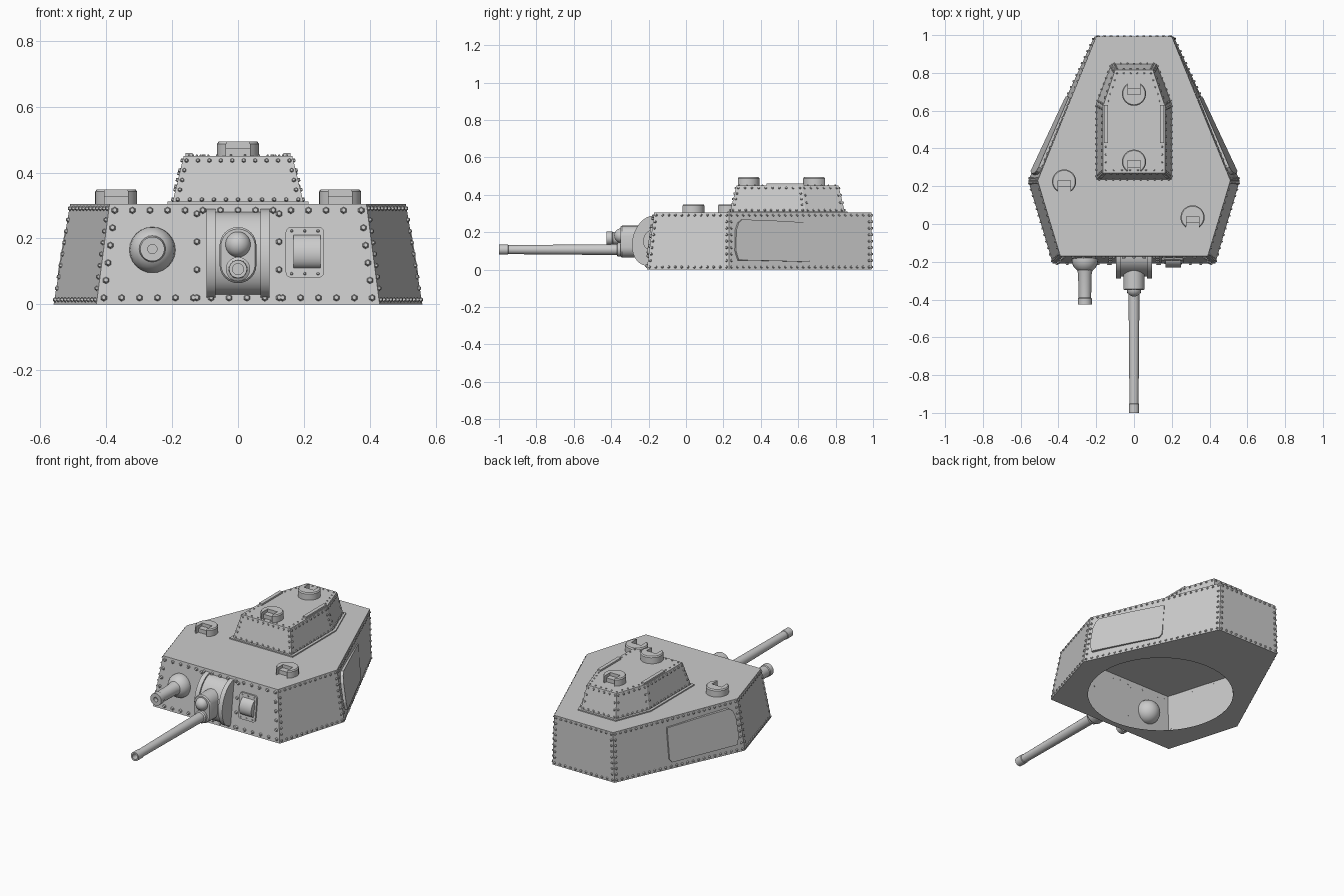
import bpy, bmesh, math
from mathutils import Vector, Matrix

if "Cube" in bpy.data.objects:
    bpy.data.objects.remove(bpy.data.objects["Cube"])

V = Vector


def finish(bm, name, angle=None):
    bmesh.ops.recalc_face_normals(bm, faces=bm.faces[:])
    me = bpy.data.meshes.new(name)
    bm.to_mesh(me)
    bm.free()
    if angle:
        me.shade_smooth()
        me.set_sharp_from_angle(angle=math.radians(angle))
    ob = bpy.data.objects.new(name, me)
    bpy.context.collection.objects.link(ob)
    return ob


def loft_bm(bm, loops, cap_start=True, cap_end=True):
    rings = [[bm.verts.new(p) for p in lp] for lp in loops]
    n = len(rings[0])
    for r, s in zip(rings, rings[1:]):
        for i in range(n):
            j = (i + 1) % n
            bm.faces.new((r[i], r[j], s[j], s[i]))
    if cap_start:
        bm.faces.new(rings[0][::-1])
    if cap_end:
        bm.faces.new(rings[-1])
    return rings


def loft(name, loops, cap_start=True, cap_end=True, angle=None):
    bm = bmesh.new()
    loft_bm(bm, loops, cap_start, cap_end)
    return finish(bm, name, angle)


def lathe(name, x, z, profile, segs=20):
    """Turned part along y; profile is a list of (y, radius)."""
    ring = [(math.cos(2 * math.pi * i / segs), math.sin(2 * math.pi * i / segs)) for i in range(segs)]
    return loft(name, [[(x + c * r, y, z + s * r) for c, s in ring] for y, r in profile], angle=35)


def ball(name, pos, r):
    bm = bmesh.new()
    bmesh.ops.create_uvsphere(bm, u_segments=20, v_segments=12, radius=r, matrix=Matrix.Translation(pos))
    return finish(bm, name, 40)


def mirrored(half):
    """Half outline (front to back, x > 0) to a full counter-clockwise outline."""
    return [V(p) for p in half] + [V((-p[0], p[1], p[2])) for p in half[::-1]]


# --- rivets -------------------------------------------------------------
rivets = bmesh.new()


def rivet_row(p, q, normal, r, step):
    n = max(1, round((q - p).length / step))
    rot = normal.to_track_quat('Z', 'Y').to_matrix().to_4x4()
    for i in range(n + 1):
        pos = p.lerp(q, i / n) + normal * r * 0.4
        bmesh.ops.create_cone(rivets, cap_ends=True, segments=6, radius1=r, radius2=r * 0.6,
                              depth=r, matrix=Matrix.Translation(pos) @ rot)


def rivet_panel(a, b, c, d, r, step, inset):
    """Rivets round a wall a-b (bottom), c-d (top, d above a)."""
    nrm = (b - a).cross(d - a).normalized()
    u, v = inset / (b - a).length, inset / (d - a).length
    at = lambda s, t: a.lerp(b, s).lerp(d.lerp(c, s), t)
    k = [at(u, v), at(1 - u, v), at(1 - u, 1 - v), at(u, 1 - v)]
    for i in range(4):
        rivet_row(k[i], k[(i + 1) % 4], nrm, r, step)


# --- hull of the turret: hollow shell with a round ring opening below ----
H = 0.305
low = mirrored([(.43, -.21, 0), (.56, .23, 0), (.21, .992, 0)])
top = mirrored([(.39, -.17, H), (.51, .23, H), (.20, .992, H)])
bm = bmesh.new()
rings = loft_bm(bm, [low, top], cap_start=False)
circle = [bm.verts.new((.405 * math.cos(t * math.pi / 24), .23 + .405 * math.sin(t * math.pi / 24), 0)) for t in range(48)]
edges = [bm.edges.new((circle[i], circle[(i + 1) % 48])) for i in range(48)]
edges += [bm.edges.get((rings[0][i], rings[0][(i + 1) % 6])) for i in range(6)]
bmesh.ops.triangle_fill(bm, use_beauty=True, use_dissolve=False, edges=edges)
finish(bm, "turret_body")
for i in range(6):
    j = (i + 1) % 6
    front = i == 5
    rivet_panel(low[i], low[j], top[j], top[i], .011 if front else .008,
                .055 if front else .035, .02 if front else .014)

# --- raised cupola --------------------------------------------------------
C = 0.45
c_low = mirrored([(.20, .235, H), (.20, .64, H), (.12, .85, H)])
c_top = mirrored([(.165, .27, C), (.165, .62, C), (.10, .815, C)])
loft("cupola", [c_low, c_top], cap_start=False)
mid = V((0, .53, 0))
grow = [mid + V(((p - mid).x * 1.07, (p - mid).y * 1.04, H)) for p in c_low]
loft("cupola_flange", [grow, [p + V((0, 0, .007)) for p in grow]], cap_start=False)
for i in range(6):
    j = (i + 1) % 6
    rivet_panel(c_low[i], c_low[j], c_top[j], c_top[i], .007, .035, .014)
    a, b = [mid + V(((p - mid).x * .9, (p - mid).y * .94, C)) for p in (c_top[i], c_top[j])]
    rivet_row(a, b, V((0, 0, 1)), .005, .04)
for s in (-1, 1):
    loft("roof_strip", [[(s * x, y, z) for x, y in ((.138, .43), (.16, .43), (.16, .63), (.138, .63))]
                        for z in (C - .03, C + .01)])


# --- periscopes -----------------------------------------------------------
def periscope(name, x, y, z, turn=1):
    def outline(k):
        arc = [math.radians(-56 + 292 * i / 20) for i in range(21)]
        pts = [(.064 * k * math.cos(t), .064 * k * math.sin(t)) for t in arc]
        return pts + [(-.036 * k, 0.005), (.036 * k, 0.005)]
    put = lambda pts, h: [(x + turn * px, y + turn * py, z + h) for px, py in pts]
    loft(name + "_hood", [put(outline(1), 0), put(outline(1), .037), put(outline(.92), .044)], angle=30)
    box = [(-.037, -.03), (.037, -.03), (.037, .01), (-.037, .01)]
    loft(name + "_lens", [put(box, 0), put(box, .024)])


periscope("left_periscope", -.37, .225, H)
periscope("right_periscope", .31, .035, H)
periscope("cupola_front_periscope", 0, .33, C)
periscope("cupola_rear_periscope", 0, .69, C, -1)


# --- front plate details --------------------------------------------------
def on_front(x, z, out=0):
    return V((x, -.21 + .04 * z / H - out, z))


front_n = V((0, -1, .13)).normalized()
for x in (-.125, .125):
    rivet_row(on_front(x, .02), on_front(x, .275), front_n, .011, .085)


def curved_block(name, x0, x1, zc, half_h, depth):
    prof = []
    for i in range(17):
        t = math.pi * (i / 16 - .5)
        prof.append((zc + half_h * math.sin(t), depth * math.cos(t)))
    return loft(name, [[on_front(x, z, o) for z, o in prof] for x in (x0, x1)], angle=30)


# gun mantlet: rounded shield between two cheek plates
curved_block("mantlet_shield", -.07, .07, .155, .125, .088)
curved_block("mantlet_cheek_left", -.095, -.068, .155, .134, .098)
curved_block("mantlet_cheek_right", .068, .095, .155, .134, .098)

# gun sleeve with a stadium section
stadium = [(.056 * math.cos(t), (.179 if i < 13 else .12) + .056 * math.sin(t))
           for i in range(26) for t in [math.pi * (i if i < 13 else i - 1) / 12]]
sleeve = lambda y, k: [(x * k, y, .15 + (z - .15) * k) for x, z in stadium]
loft("gun_sleeve", [sleeve(-.24, 1), sleeve(-.343, 1), sleeve(-.35, .93)], angle=30)
ball("sight_ball", (0, -.345, .182), .039)

# main gun with bore
lathe("main_gun", 0, .107, [(-.33, .037), (-.365, .037), (-.37, .029), (-.95, .024), (-.952, .027),
                            (-1, .027), (-1, .017), (-.93, .017)])

# ball-mounted gun
ball("ball_mount", (-.26, -.19, .165), .07)
lathe("secondary_gun", -.26, .168, [(-.22, .046), (-.265, .036), (-.39, .033), (-.395, .037),
                                    (-.425, .037), (-.425, .014), (-.40, .014)])

# vision port
cx, cz, hw, hh, r = .203, .158, .058, .077, .016
rect = []
for q, (sx, sz) in enumerate(((1, 1), (-1, 1), (-1, -1), (1, -1))):
    for k in range(4):
        t = math.pi / 2 * (q + k / 3)
        rect.append((cx + sx * (hw - r) + r * math.cos(t), cz + sz * (hh - r) + r * math.sin(t)))
loft("vision_port_plate", [[on_front(x, z, o) for x, z in rect] for o in (0, .01)])
curved_block("vision_port_visor", .168, .25, .16, .052, .04)
for s in (-1, 1):
    rivet_row(on_front(cx - .04, cz + s * .065, .01), on_front(cx + .04, cz + s * .065, .01), front_n, .005, .04)

# --- side doors on the long rear walls --------------------------------------
door = [(.275, .05), (.26, .10), (.262, .21), (.275, .25), (.295, .267), (.45, .262), (.67, .25),
        (.67, .06), (.655, .04), (.5, .045)]


def on_side(y, z, out):
    u, v = (y - .23) / .762, z / H
    p = low[1].lerp(low[2], u).lerp(top[1].lerp(top[2], u), v)
    return p + V((.9, .42, .08)) * out * (1 - .8 * u)


for side, s in (("right", 1), ("left", -1)):
    loops = [[on_side(y, z, o) for y, z in door] for o in (-.002, .018)]
    loft(side + "_door", [[(s * p.x, p.y, p.z) for p in lp] for lp in loops])

finish(rivets, "rivets")
